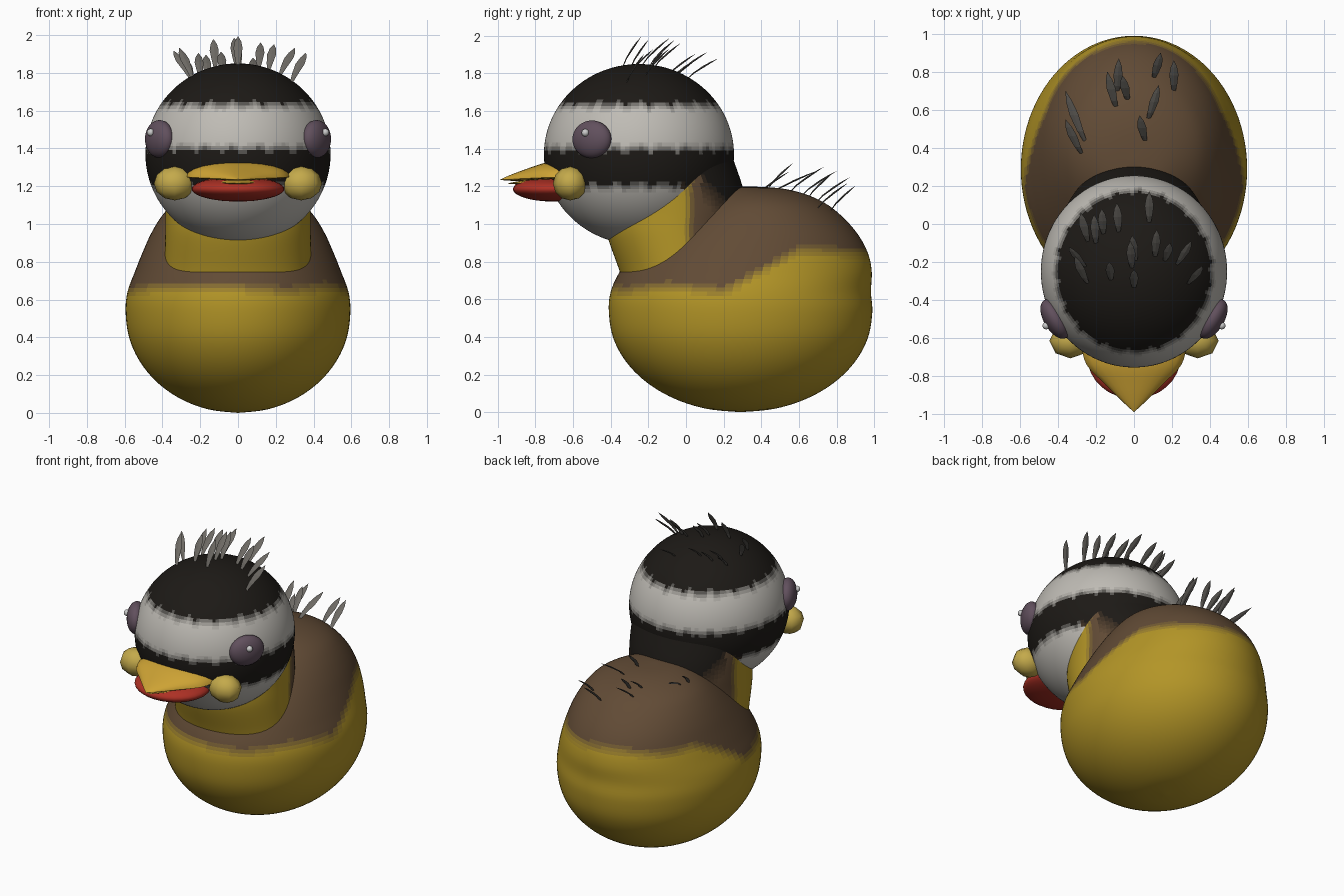
import bpy, bmesh, math
from mathutils import Vector, Matrix

if "Cube" in bpy.data.objects:
    bpy.data.objects.remove(bpy.data.objects["Cube"])

COL = {
    "yellow": (.45, .30, .02), "brown": (.12, .07, .036), "black": (.012, .010, .008),
    "white": (.52, .50, .46), "eye": (.12, .08, .11), "red": (.42, .03, .018),
    "beak": (.62, .37, .035), "cheek": (.55, .40, .07), "feather": (.15, .14, .125),
    "glint": (.8, .8, .8),
}


def material(a, b="", t=0.0):
    name = a if t == 0 else f"{a}_{b}_{int(t * 100)}"
    m = bpy.data.materials.get(name)
    if not m:
        m = bpy.data.materials.new(name)
        c = Vector(COL[a]).lerp(Vector(COL[b or a]), t)
        m.diffuse_color = (*c, 1)
        m.use_nodes = True
        m.node_tree.nodes["Principled BSDF"].inputs["Base Color"].default_value = m.diffuse_color
    return m


def finish(name, bm, color=None, smooth=True):
    bmesh.ops.remove_doubles(bm, verts=bm.verts, dist=1e-5)
    bmesh.ops.recalc_face_normals(bm, faces=bm.faces)
    me = bpy.data.meshes.new(name)
    bm.to_mesh(me)
    bm.free()
    me.shade_smooth() if smooth else me.shade_flat()
    ob = bpy.data.objects.new(name, me)
    bpy.context.collection.objects.link(ob)
    if color:
        me.materials.append(material(color))
    return ob


def add_skin(bm, rings):
    """Skin a list of closed point rings, capping both ends."""
    vs = [[bm.verts.new(p) for p in r] for r in rings]
    n = len(rings[0])
    for a, b in zip(vs, vs[1:]):
        for i in range(n):
            bm.faces.new((a[i], a[(i + 1) % n], b[(i + 1) % n], b[i]))
    bm.faces.new(vs[0])
    bm.faces.new(vs[-1])


def refine(rows, k):
    """Catmull-Rom interpolation of the profile rows."""
    out = []
    for i in range(len(rows) - 1):
        p0, p1, p2, p3 = (rows[max(0, min(len(rows) - 1, i + d))] for d in (-1, 0, 1, 2))
        for s in range(k):
            t = s / k
            out.append([.5 * (2 * b + (c - a) * t + (2 * a - 5 * b + 4 * c - d) * t * t
                              + (3 * b - a - 3 * c + d) * t ** 3)
                        for a, b, c, d in zip(p0, p1, p2, p3)])
    return out + [list(rows[-1])]


def loft(name, rows, k=5, n=96):
    """Rows: z, front y, back y, half width."""
    bm = bmesh.new()
    add_skin(bm, [[(rx * math.sin(2 * math.pi * i / n),
                    (y0 + y1) / 2 - (y1 - y0) / 2 * math.cos(2 * math.pi * i / n), z)
                   for i in range(n)] for z, y0, y1, rx in refine(rows, k)])
    return finish(name, bm)


def ball(name, loc, radii, color=None, rot=0, seg=32, rings=20):
    bm = bmesh.new()
    bmesh.ops.create_uvsphere(bm, u_segments=seg, v_segments=rings, radius=1)
    bm.transform(Matrix.Translation(loc) @ Matrix.Rotation(rot, 4, 'Z')
                 @ Matrix.Diagonal((*radii, 1)))
    return finish(name, bm, color)


def paint(ob, rule):
    """Give each face a material blended from rule(centre) = colour a, colour b, weight."""
    me = ob.data
    slots = {}
    for f in me.polygons:
        a, b, t = rule(f.center)
        m = material(a, b, round(max(0, min(1, t)) * 6) / 6)
        if m.name not in slots:
            slots[m.name] = len(me.materials)
            me.materials.append(m)
        f.material_index = slots[m.name]


def ramp(v, lo, hi):
    return max(0, min(1, (v - lo) / (hi - lo)))


def body_rule(p):
    h = .65 + .19 * ramp(p.y, .2, .6) + .012 * math.sin(9 * p.y + 5 * p.x)
    return "yellow", "brown", ramp(p.z, h - .03, h + .04)


def neck_rule(p):
    if p.y < .08:
        return "yellow", "brown", ramp(p.y, -.01, .04)
    return "brown", "black", ramp(p.y + p.z, 1.2, 1.36)


def head_rule(p):
    a = math.atan2(p.x, -p.y - .25)
    z = p.z + .008 * math.sin(23 * a) + .005 * math.sin(41 * a + 1)
    if z > 1.52:
        return "white", "black", ramp(z, 1.60, 1.65)
    if z > 1.30:
        return "black", "white", ramp(z, 1.38, 1.43)
    if p.y > -.02:
        return "brown", "black", ramp(z, 1.1, 1.22)
    return "white", "black", ramp(z, 1.17, 1.22)


# Body: ellipsoid belly with a humped back
belly = [(.53 - .53 * math.cos(t), .29 - .7 * math.sin(t), .29 + .7 * math.sin(t), .595 * math.sin(t))
         for t in (math.radians(15 * i) for i in range(7))]
back = [(.64, -.40, .983, .585), (.75, -.35, .987, .545), (.85, -.27, .965, .505),
        (.95, -.16, .91, .46), (1.04, -.05, .83, .405), (1.11, .05, .74, .34),
        (1.16, .13, .63, .25), (1.19, .20, .50, .14), (1.2, .33, .33, 0)]
paint(loft("body", belly + back), body_rule)

# Neck
paint(loft("neck", [(.68, -.33, .30, .40), (.77, -.36, .30, .39), (.95, -.42, .31, .385),
                    (1.08, -.42, .32, .385), (1.2, -.42, .30, .39), (1.36, -.5, .245, .41)], 8),
      neck_rule)

# Head
paint(ball("head", (0, -.25, 1.37), (.49, .505, .48), seg=128, rings=72), head_rule)

# Eyes with glints, and cheek knobs at the corners of the mouth
for s, side in ((1, "left"), (-1, "right")):
    ball(f"eye_{side}", (s * .415, -.5, 1.45), (.06, .115, .1), "eye", -s * math.radians(30))
    ball(f"eye_glint_{side}", (s * .462, -.535, 1.485), (.02, .02, .02), "glint", 0, 12, 8)
    ball(f"cheek_{side}", (s * .335, -.615, 1.215), (.11, .092, .09), "cheek", 0, 8, 6)

# Mouth
ball("mouth", (0, -.70, 1.185), (.245, .22, .066), "red")


def beak(name, rows):
    """Rows: y, half width, base z, height above, depth below."""
    bm = bmesh.new()
    rings = []
    for y, w, z, up, down in refine(rows, 4):
        ring = []
        for i in range(24):
            a = 2 * math.pi * i / 24
            s = math.sin(a)
            ring.append((w * math.cos(a), y, z + (up if s > 0 else down) * s))
        rings.append(ring)
    add_skin(bm, rings)
    ob = finish(name, bm, "beak")
    ob.data.set_sharp_from_angle(angle=math.radians(50))


beak("upper_beak", [(-.62, .28, 1.25, .088, .01), (-.74, .25, 1.247, .08, .012),
                    (-.85, .145, 1.242, .05, .012), (-.94, .055, 1.238, .02, .008),
                    (-.99, 0, 1.235, 0, 0)])
beak("lower_beak", [(-.68, .16, 1.22, .015, .012), (-.85, .10, 1.22, .012, .012),
                    (-.955, 0, 1.215, 0, 0)])


def feathers(name, pairs, height, rise):
    """Curved leaf-shaped blades from base (x, y) to tip (x, y)."""
    bm = bmesh.new()
    for x0, y0, x1, y1 in pairs:
        z0 = height(x0, y0) - .015
        rings = []
        for t, w in ((0, .007), (.3, .017), (.6, .024), (.82, .017), (1, .001)):
            c = Vector((x0 + (x1 - x0) * t, y0 + (y1 - y0) * t ** 1.15,
                        z0 + (rise(y0) + .015) * t ** .9))
            rings.append([c + Vector(d) for d in ((w, 0, 0), (0, .15 * w, -.15 * w),
                                                  (-w, 0, 0), (0, -.15 * w, .15 * w))])
        add_skin(bm, rings)
    finish(name, bm, "feather", smooth=False)


# Crest on the head
feathers("head_feathers", [
    (-.25, -.23, -.34, -.12), (-.24, -.32, -.31, -.17), (-.24, -.10, -.28, .06),
    (-.20, -.11, -.21, .05), (-.16, -.06, -.17, .08), (-.12, -.30, -.13, -.20),
    (-.08, -.05, -.09, .11), (0, -.34, 0, -.24), (-.01, -.24, -.02, -.09),
    (.01, -.20, -.01, -.06), (.08, 0, .08, .17), (.11, -.18, .12, -.03),
    (.16, -.20, .19, -.10), (.22, -.22, .30, -.09), (.28, -.32, .36, -.22)],
    lambda x, y: 1.37 + .48 * math.sqrt(1 - (x / .49) ** 2 - ((y + .25) / .505) ** 2),
    lambda y: .13 - .15 * (y + .2))

# Tuft on the back
feathers("back_feathers", [
    (-.27, .36, -.36, .55), (-.25, .42, -.36, .70), (-.09, .60, -.14, .80),
    (-.09, .68, -.08, .87), (-.03, .64, -.06, .78), (.06, .43, .03, .57),
    (.07, .54, .13, .73), (.10, .76, .14, .90), (.21, .69, .21, .86)],
    lambda x, y: 1.2 - .75 * max(0, y - .36) ** 2 - .7 * x * x,
    lambda y: .13)
